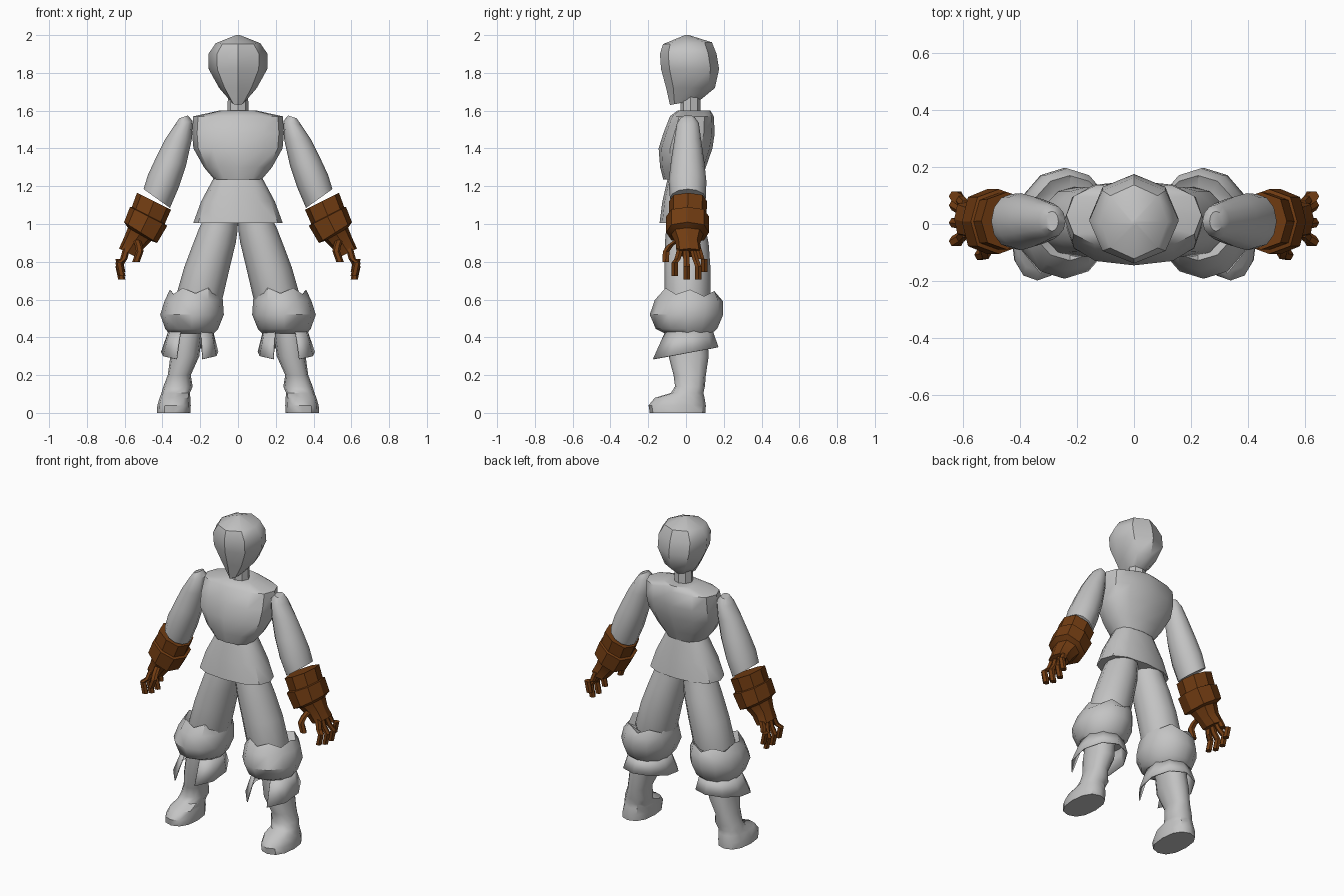
import bpy, bmesh, math


def material(name, rgb):
    m = bpy.data.materials.new(name)
    m.diffuse_color = (*rgb, 1)
    return m


GREY = material("light grey", (0.55, 0.55, 0.55))
BROWN = material("leather brown", (0.165, 0.045, 0.006))


def slant(x0, z0, x1, z1, y0, y1, tilt=0, zig=0):
    """Cross-section whose inner and outer ends may differ in height."""
    return (x0, z0, x1, z1, y0, y1, tilt, zig)


def flat(z, x0, x1, y0, y1, tilt=0, zig=0):
    return (x0, z, x1, z, y0, y1, tilt, zig)


def wide(z, w, y0, y1, tilt=0):
    return flat(z, -w, w, y0, y1, tilt)


def spow(v, p):
    return math.copysign(abs(v) ** p, v) if abs(v) > 1e-6 else 0.0


def loft(bm, rings, n, power=1.0, arc=None):
    """Skin the rings; arc=(start, end) in degrees leaves the tube open."""
    count = n + 1 if arc else n
    start, end = arc if arc else (0, 360)
    rows = []
    for x0, z0, x1, z1, y0, y1, tilt, zig in rings:
        row = []
        for i in range(count):
            a = math.radians(start + (end - start) * i / n)
            u, v = spow(math.cos(a), power), spow(math.sin(a), power)
            row.append(bm.verts.new((
                (x0 + x1) / 2 + (x1 - x0) / 2 * u,
                (y0 + y1) / 2 + (y1 - y0) / 2 * v,
                (z0 + z1) / 2 + (z1 - z0) / 2 * u + tilt * v + zig * (-1) ** i)))
        rows.append(row)
    for a, b in zip(rows, rows[1:]):
        for i in range(n):
            j = (i + 1) % count
            bm.faces.new((a[i], a[j], b[j], b[i]))
    if not arc:
        bm.faces.new(rows[0])
        bm.faces.new(rows[-1])


def part(name, mat, tubes, n=8, power=1.0, arc=None, mirror=False, angle=40, thick=0):
    bm = bmesh.new()
    for rings in tubes:
        loft(bm, rings, n, power, arc)
    bmesh.ops.recalc_face_normals(bm, faces=bm.faces)
    me = bpy.data.meshes.new(name)
    bm.to_mesh(me)
    bm.free()
    me.materials.append(mat)
    ob = bpy.data.objects.new(name, me)
    bpy.context.collection.objects.link(ob)
    bpy.ops.object.select_all(action='DESELECT')
    ob.select_set(True)
    bpy.context.view_layer.objects.active = ob
    bpy.ops.object.shade_smooth_by_angle(angle=math.radians(angle))
    if thick:
        ob.modifiers.new("thickness", 'SOLIDIFY').thickness = thick
    if mirror:
        mod = ob.modifiers.new("mirror", 'MIRROR')
        mod.use_mirror_merge = False
    return ob


# Head and neck
part("head", GREY, [[
    wide(1.645, 0.035, -0.085, 0.08, 0.015),
    wide(1.72, 0.10, -0.105, 0.153),
    wide(1.82, 0.155, -0.132, 0.175),
    wide(1.90, 0.157, -0.138, 0.162),
    wide(1.957, 0.118, -0.122, 0.137, 0.005),
    wide(2.0, 0.01, -0.005, 0.015)]])
part("neck", GREY, [[
    wide(1.57, 0.058, -0.03, 0.078),
    wide(1.70, 0.052, -0.03, 0.075)]])

# Torso and flared waist
part("torso", GREY, [[
    wide(1.235, 0.125, -0.12, 0.08),
    wide(1.30, 0.18, -0.137, 0.105),
    wide(1.40, 0.236, -0.145, 0.14),
    wide(1.48, 0.243, -0.12, 0.152),
    wide(1.57, 0.237, -0.085, 0.147),
    wide(1.60, 0.10, -0.045, 0.13)]], n=12, power=0.8)
part("waist", GREY, [[
    wide(1.25, 0.125, -0.095, 0.075),
    wide(1.12, 0.195, -0.125, 0.10),
    wide(1.005, 0.237, -0.14, 0.115)]], n=12, power=0.8)

# Arms
part("arms", GREY, [[
    slant(0.265, 1.575, 0.31, 1.56, -0.025, 0.045),
    slant(0.24, 1.545, 0.335, 1.525, -0.048, 0.068),
    slant(0.245, 1.445, 0.385, 1.45, -0.062, 0.08),
    slant(0.275, 1.31, 0.435, 1.35, -0.08, 0.097),
    slant(0.315, 1.19, 0.477, 1.26, -0.092, 0.108),
    slant(0.36, 1.085, 0.50, 1.185, -0.085, 0.105)]], n=12, mirror=True)

# Gloves: cuff, thick band, wrist and palm
part("gloves", BROWN, [[
    slant(0.355, 1.075, 0.535, 1.165, -0.09, 0.112),
    slant(0.388, 1.0, 0.562, 1.09, -0.09, 0.108),
    slant(0.375, 0.99, 0.572, 1.09, -0.105, 0.122),
    slant(0.428, 0.90, 0.603, 1.01, -0.105, 0.122),
    slant(0.46, 0.91, 0.583, 0.98, -0.078, 0.092),
    slant(0.50, 0.87, 0.605, 0.925, -0.055, 0.075),
    slant(0.54, 0.825, 0.63, 0.87, -0.05, 0.085)]],
    power=0.8, mirror=True, angle=25)


def digit(points, r):
    return [flat(z, x - r, x + r, y - r, y + r) for x, y, z in points]


# Curled, splayed fingers and thumb
hand = [digit([(0.59, a, 0.87), (0.605, (a + b) / 2, 0.815),
               (0.63, b, 0.775 + lift), (0.615, b, 0.705 + lift)], 0.019)
        for a, b, lift in ((-0.03, -0.06, 0.02), (0.0, 0.004, 0),
                           (0.035, 0.065, 0), (0.065, 0.097, 0.04))]
hand.append(digit([(0.535, -0.045, 0.915), (0.525, -0.085, 0.885),
                   (0.52, -0.105, 0.855), (0.54, -0.108, 0.80)], 0.02))
part("fingers", BROWN, hand, n=6, mirror=True, angle=25)

# Thighs
part("thighs", GREY, [[
    slant(0.0, 1.03, 0.18, 1.03, -0.10, 0.10),
    slant(0.002, 0.97, 0.205, 0.98, -0.105, 0.105),
    slant(0.012, 0.90, 0.24, 0.89, -0.112, 0.12),
    slant(0.048, 0.75, 0.285, 0.77, -0.115, 0.13),
    slant(0.09, 0.57, 0.325, 0.63, -0.115, 0.13),
    slant(0.14, 0.46, 0.325, 0.48, -0.09, 0.10)]], n=12, mirror=True)

# Bulging knee cuffs with a ragged rim
part("knee_cuffs", GREY, [[
    flat(0.42, 0.13, 0.365, -0.11, 0.135),
    flat(0.445, 0.105, 0.385, -0.16, 0.165),
    flat(0.52, 0.075, 0.412, -0.192, 0.197),
    flat(0.595, 0.08, 0.388, -0.165, 0.195, -0.003),
    flat(0.638, 0.09, 0.36, -0.128, 0.17, -0.01, 0.015),
    flat(0.60, 0.12, 0.33, -0.10, 0.125)]], n=12, mirror=True)

# Thin flaps under the cuffs, open at the front
part("boot_flaps", GREY, [[
    flat(0.44, 0.13, 0.37, -0.12, 0.14),
    flat(0.315, 0.10, 0.412, -0.195, 0.172, 0.033)]],
    arc=(-63, 243), mirror=True, thick=0.006)

# Lower legs and rounded boots
part("boots", GREY, [[
    flat(0.46, 0.185, 0.335, -0.09, 0.11),
    flat(0.30, 0.205, 0.358, -0.092, 0.12),
    flat(0.20, 0.25, 0.372, -0.066, 0.105),
    flat(0.14, 0.24, 0.395, -0.058, 0.10),
    flat(0.105, 0.255, 0.405, -0.08, 0.092),
    flat(0.08, 0.252, 0.415, -0.165, 0.098),
    flat(0.04, 0.25, 0.427, -0.198, 0.105),
    flat(0.0, 0.252, 0.43, -0.192, 0.103)]], n=12, power=0.85, mirror=True)
